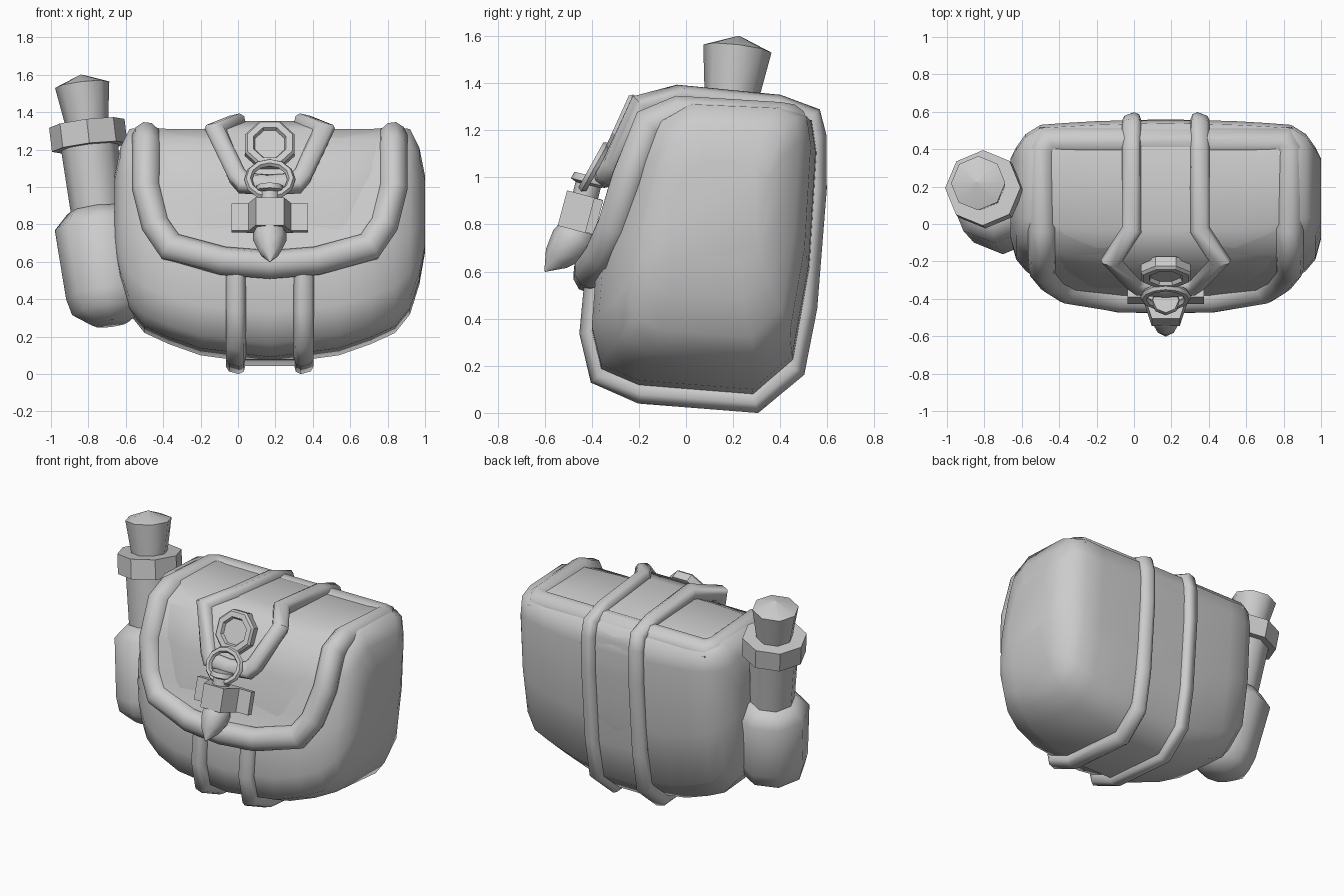
import bpy, bmesh
from math import sin, cos, pi, radians, copysign
from mathutils import Vector, Matrix

old = bpy.data.objects.get("Cube")
if old:
    bpy.data.objects.remove(old, do_unlink=True)

MID = Vector((0.17, 0.08, 0.7))      # middle of the bag

grey = bpy.data.materials.new("plain_grey")
grey.use_nodes = True
grey.diffuse_color = (0.6, 0.6, 0.6, 1)
grey.node_tree.nodes["Principled BSDF"].inputs["Base Color"].default_value = (0.6, 0.6, 0.6, 1)


def finish(name, bm, angle=50):
    bmesh.ops.recalc_face_normals(bm, faces=bm.faces)
    me = bpy.data.meshes.new(name)
    bm.to_mesh(me)
    bm.free()
    me.materials.append(grey)
    me.shade_smooth()
    me.set_sharp_from_angle(angle=radians(angle))
    ob = bpy.data.objects.new(name, me)
    bpy.context.collection.objects.link(ob)
    return ob


def loft(bm, rings, closed=False):
    """Skin a list of point rings, capping the ends unless closed."""
    rows = [[bm.verts.new(p) for p in r] for r in rings]
    n = len(rows[0])
    pairs = list(zip(rows, rows[1:])) + ([(rows[-1], rows[0])] if closed else [])
    for a, b in pairs:
        for i in range(n):
            j = (i + 1) % n
            bm.faces.new((a[i], a[j], b[j], b[i]))
    if not closed:
        bm.faces.new(rows[0][::-1])
        bm.faces.new(rows[-1])


def sweep(name, path, w, h, closed=False, sides=10, power=1.0, center=MID):
    """Mitred rounded section along a path, its flat side facing away from center."""
    pts = [Vector(p) for p in path]
    n = len(pts)
    rings = []
    for i, p in enumerate(pts):
        a = p - pts[i - 1] if closed or i else pts[1] - p
        b = pts[(i + 1) % n] - p if closed or i < n - 1 else a
        a, b = a.normalized(), b.normalized()
        t = (a + b).normalized()
        out = p - center
        out = (out - t * out.dot(t)).normalized()
        side = t.cross(out)
        bend = b - a
        miter = min(1 / max(t.dot(b), 0.3), 1.5) - 1
        bend = bend.normalized() if bend.length > 1e-4 else Vector()
        ring = []
        for k in range(sides):
            q = 2 * pi * (k + 0.5) / sides
            c, s = [copysign(abs(v) ** power, v) for v in (cos(q), sin(q))]
            v = side * c * w + out * s * h
            ring.append(p + v + bend * v.dot(bend) * miter)
        rings.append(ring)
    bm = bmesh.new()
    loft(bm, rings, closed)
    return finish(name, bm)


def lathe(name, profile, base, axis, n=8, phase=0.0, angle=50):
    """Turn (radius, height) pairs around an axis starting at base."""
    rot = Vector((0, 0, 1)).rotation_difference(Vector(axis)).to_matrix()
    rings = [[Vector(base) + rot @ Vector((max(r, 0.002) * cos(phase + 2 * pi * k / n),
                                           max(r, 0.002) * sin(phase + 2 * pi * k / n), t))
              for k in range(n)] for r, t in profile]
    bm = bmesh.new()
    loft(bm, rings)
    return finish(name, bm, angle)


def block(name, size, loc, tilt, taper=1.0):
    bm = bmesh.new()
    bmesh.ops.create_cube(bm, size=1)
    for v in bm.verts:
        if v.co.y < 0:
            v.co.x *= taper
    bm.transform(Matrix.Translation(loc) @ Matrix.Rotation(radians(tilt), 4, 'X')
                 @ Matrix.Diagonal((*size, 1)))
    return finish(name, bm, 30)


def mirrored(half):
    """World path from (offset, y, z) points plus their mirror image."""
    other = [(-u, y, z) for u, y, z in reversed(half) if u > 0]
    return [(MID.x + u, y, z) for u, y, z in half + other]


def panel(name, half, lift):
    """Sheet spanning between a half path and its mirror image, moved outward."""
    bm = bmesh.new()
    rows = []
    for u, y, z in half:
        off = Vector((0, y - MID.y, z - MID.z)).normalized() * lift
        rows.append([bm.verts.new(Vector((MID.x + s * u, y, z)) + off) for s in (-1, 1)])
    for a, b in zip(rows, rows[1:]):
        bm.faces.new((a[0], a[1], b[1], b[0]))
    return finish(name, bm, 60)


# Bag body: side profile fitted into narrowing bounds towards both ends
profile = [(.29, .05), (-.2, .09), (-.36, .16), (-.4, .33), (-.38, .6), (-.28, 1.0),
           (-.2, 1.22), (-.03, 1.31), (.43, 1.29), (.54, 1.24), (.56, 1.1), (.53, .6), (.46, .2)]
bounds = [(0, -.4, .56, .05, 1.31), (.37, -.4, .55, .1, 1.31), (.54, -.37, .54, .16, 1.31),
          (.67, -.31, .53, .22, 1.32), (.75, -.25, .48, .32, 1.31),
          (.8, -.19, .41, .48, 1.21), (.83, -.08, .35, .65, 1.06)]
rings = []
for sign, rows in ((-1, bounds[:0:-1]), (1, bounds)):
    for u, y0, y1, z0, z1 in rows:
        rings.append([(MID.x + sign * u, y0 + (y + .4) / .96 * (y1 - y0),
                       z0 + (z - .05) / 1.26 * (z1 - z0)) for y, z in profile])
bm = bmesh.new()
loft(bm, rings)
finish("bag_body", bm, 60)

# Flap with its rounded rim
rim = [(.63, .44, 1.235), (.66, .39, 1.245), (.66, -.03, 1.27), (.66, -.15, 1.22),
       (.66, -.24, 1.0), (.61, -.3, .8), (.53, -.35, .68), (.25, -.4, .605), (0, -.405, .585)]
sweep("flap_rim", mirrored(rim), .075, .075, closed=True, power=.9)
panel("flap_panel", rim[2:-1], .03)

# One strap runs under, up the back, over the top and joins in a V on the flap
strap = [(.18, -.375, .6), (.18, -.40, .34), (.18, -.36, .165), (.18, -.19, .09),
         (.18, .29, .052), (.18, .455, .19), (.18, .505, .45), (.18, .545, .95),
         (.18, .545, 1.17), (.18, .525, 1.25), (.18, .39, 1.3), (.18, -.03, 1.342),
         (.285, -.19, 1.3), (.175, -.305, 1.06), (.14, -.33, 1.02), (0, -.34, 1.01)]
sweep("straps", mirrored(strap), .052, .048, sides=8, power=.65)
panel("strap_panel", strap[3:-1], .01)

# Clasp: round stud, hanging link, buckle block and drop weight
lathe("clasp_stud", [(.143, -.04), (.143, .015), (.13, .03), (.095, .03), (.085, .01), (0, .01)],
      (.17, -.265, 1.225), (0, -.91, .41), phase=pi / 8, angle=30)
link_mid = Vector((.17, -.39, 1.04))
link = [link_mid + Vector((.115 * cos(a), .05 * sin(a), .09 * sin(a)))
        for a in [2 * pi * k / 12 for k in range(12)]]
sweep("clasp_link", link, .021, .021, closed=True, sides=6, center=link_mid)
lathe("buckle_neck", [(.055, 0), (.055, .06), (.078, .07), (.07, .1)], (.17, -.43, .91), (0, .25, 1))
block("buckle_block", (.25, .155, .155), (.17, -.45, .85), -15, taper=.6)
block("buckle_plate", (.41, .04, .15), (.17, -.39, .835), -15)
lathe("drop_weight", [(.07, 0), (.09, .05), (.09, .1), (.06, .18), (0, .255)],
      (.17, -.43, .79), (0, -.17, -.19))

# Bottle and its side pouch, leaning outward and back
foot, lean = (-.68, .065, .27), (-.12, .12, 1)
lathe("bottle_pouch", [(.1, 0), (.2, .07), (.222, .16), (.238, .54), (.16, .62)],
      (-.68, .025, .27), (-.12, .2, 1))
lathe("bottle_neck", [(.14, .55), (.155, 1.0)], foot, lean)
lathe("bottle_collar", [(.203, .955), (.203, 1.085)], foot, lean, angle=30)
lathe("bottle_cork", [(.113, 1.07), (.146, 1.295), (0, 1.35)], foot, lean)
